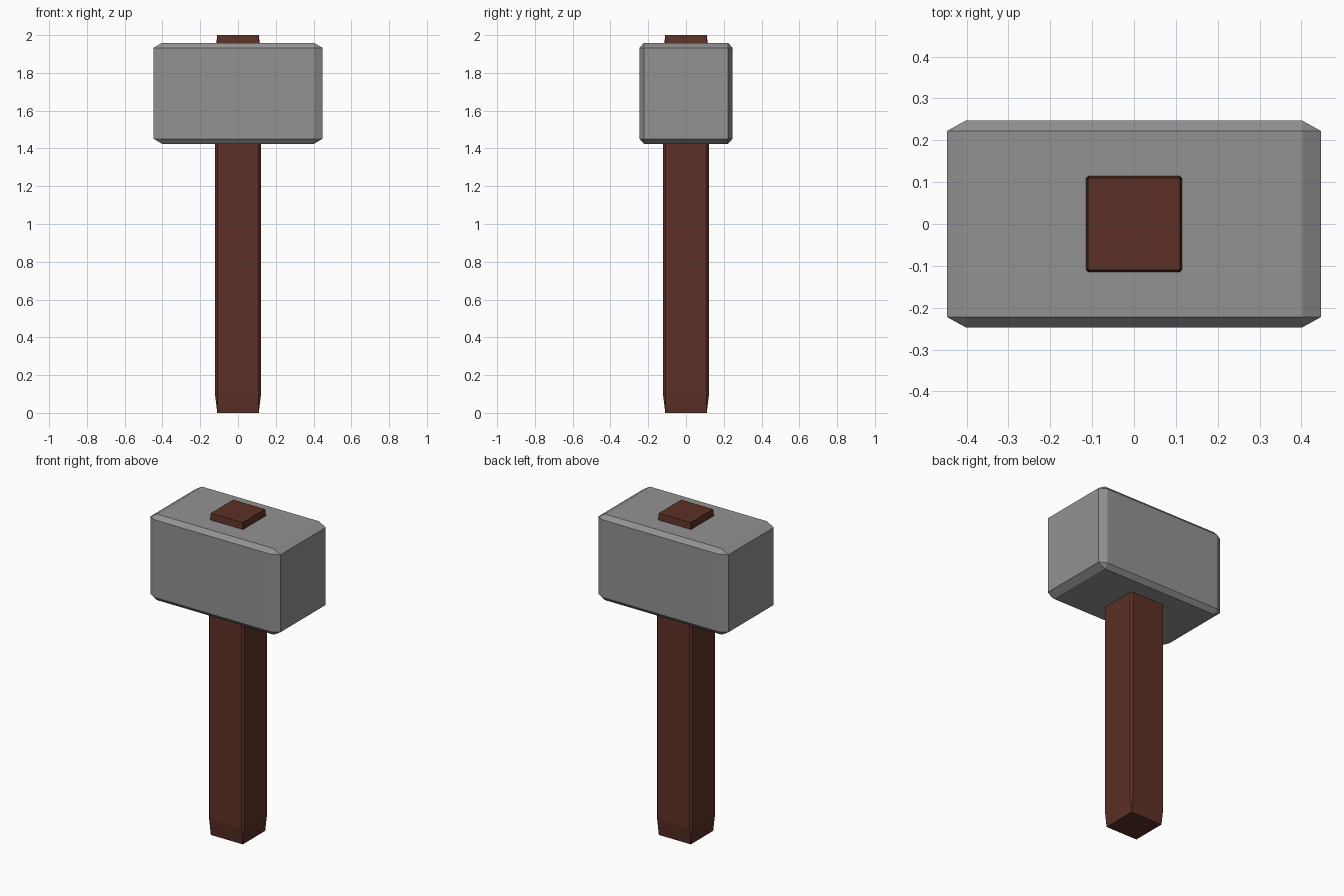
import bpy
import bmesh
from mathutils import Matrix, Vector

default = bpy.data.objects.get("Cube")
if default:
    bpy.data.objects.remove(default, do_unlink=True)


def make_material(name, rgb):
    mat = bpy.data.materials.new(name)
    mat.use_nodes = True
    color = (*rgb, 1.0)
    mat.diffuse_color = color
    mat.node_tree.nodes["Principled BSDF"].inputs["Base Color"].default_value = color
    return mat


def chamfered_block(name, size, center, mat, chamfer=0.05):
    """Unit cube chamfered on every edge, then stretched so the chamfer scales too."""
    bm = bmesh.new()
    bmesh.ops.create_cube(bm, size=1.0)
    bmesh.ops.bevel(bm, geom=bm.edges[:], offset=chamfer, segments=1,
                    affect='EDGES', profile=0.5)
    bm.transform(Matrix.Translation(center) @ Matrix.Diagonal((*size, 1.0)))
    bmesh.ops.recalc_face_normals(bm, faces=bm.faces[:])
    mesh = bpy.data.meshes.new(name)
    bm.to_mesh(mesh)
    bm.free()
    mesh.materials.append(mat)
    obj = bpy.data.objects.new(name, mesh)
    bpy.context.collection.objects.link(obj)
    return obj


stone = make_material("stone grey", (0.29, 0.29, 0.29))
wood = make_material("dark red wood", (0.107, 0.03, 0.019))

# Square handle running right through the head
chamfered_block("handle", (0.244, 0.244, 2.0), Vector((0, 0, 1.0)), wood)

# Heavy rectangular head
chamfered_block("hammer_head", (0.894, 0.494, 0.535), Vector((0, 0, 1.692)), stone)
